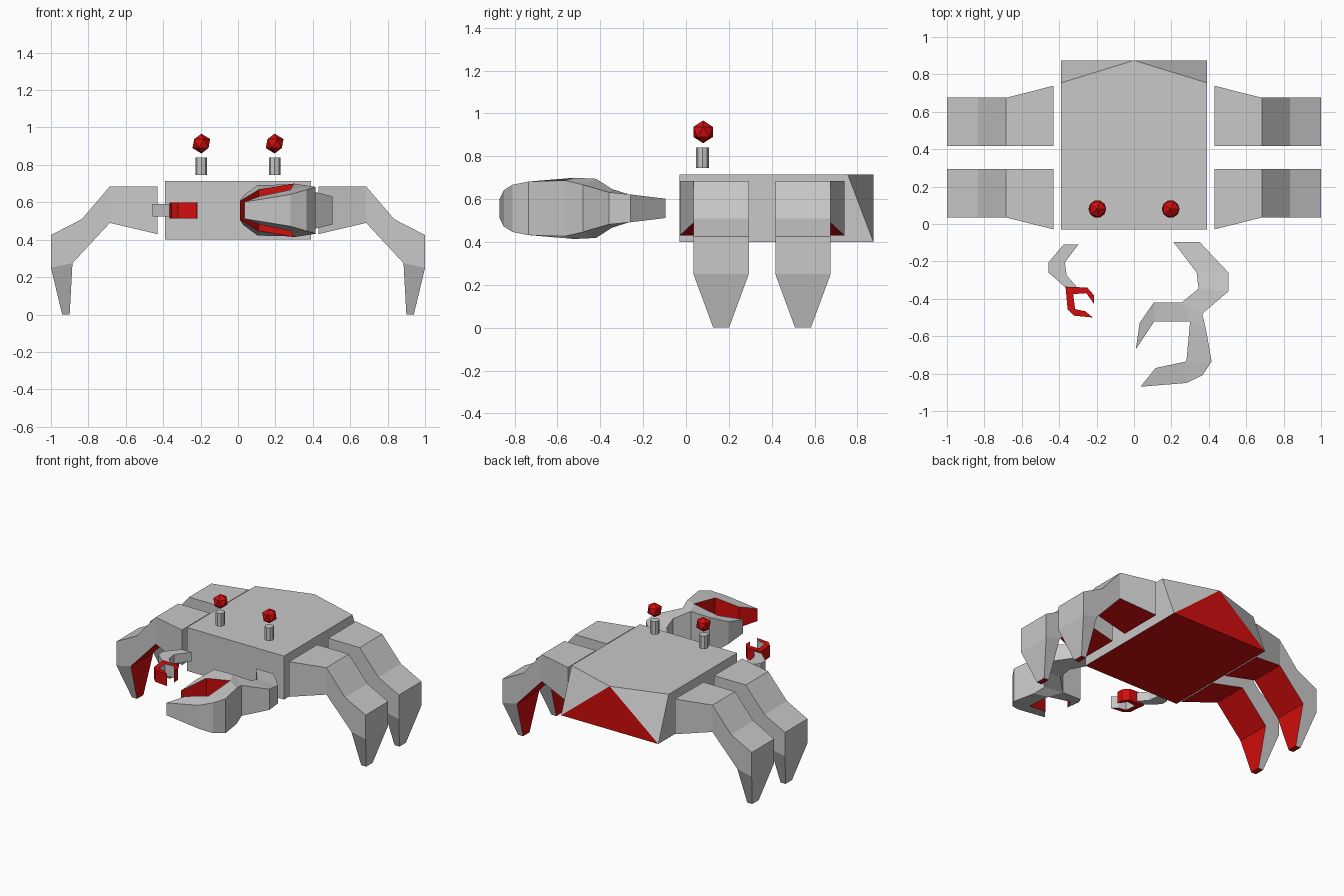
import bpy
import bmesh
from mathutils import Matrix, Vector

cube = bpy.data.objects.get("Cube")
if cube:
    bpy.data.objects.remove(cube, do_unlink=True)


def make_material(name, color):
    mat = bpy.data.materials.new(name)
    mat.use_nodes = True
    mat.diffuse_color = color
    mat.node_tree.nodes["Principled BSDF"].inputs["Base Color"].default_value = color
    return mat


GREY = make_material("shell grey", (0.58, 0.58, 0.58, 1))
RED = make_material("bright red", (0.64, 0.004, 0.004, 1))


def finish(name, bm, materials=(GREY, RED)):
    bmesh.ops.recalc_face_normals(bm, faces=bm.faces)
    mesh = bpy.data.meshes.new(name)
    bm.to_mesh(mesh)
    bm.free()
    for mat in materials:
        mesh.materials.append(mat)
    obj = bpy.data.objects.new(name, mesh)
    bpy.context.collection.objects.link(obj)
    return obj


def slab(name, pairs, cells, second_edges, materials=(GREY, RED)):
    """Solid between two outlines; chosen edge walls take the second material."""
    bm = bmesh.new()
    low = [bm.verts.new(a) for a, b in pairs]
    high = [bm.verts.new(b) for a, b in pairs]
    for cell in cells:
        bm.faces.new([low[i] for i in cell])
        bm.faces.new([high[i] for i in cell])
    for i in range(len(pairs)):
        j = (i + 1) % len(pairs)
        wall = bm.faces.new((low[i], low[j], high[j], high[i]))
        wall.material_index = int(i in second_edges)
    return finish(name, bm, materials)


# Body: box with a cut back, red belly and red rear triangle
W, FRONT, BACK, BASE, TOP = 0.39, -0.03, 0.875, 0.4, 0.715
bm = bmesh.new()
bottom = [bm.verts.new((x, y, BASE)) for x, y in
          ((-W, FRONT), (W, FRONT), (W, BACK), (-W, BACK))]
top = [bm.verts.new((x, y, TOP)) for x, y in
       ((-W, FRONT), (W, FRONT), (W, 0.755), (-W, 0.755))]
peak = bm.verts.new((0, BACK, TOP))
bm.faces.new(bottom).material_index = 1
bm.faces.new((bottom[2], bottom[3], peak)).material_index = 1
bm.faces.new((top[0], top[1], top[2], peak, top[3]))
for i in (0, 1, 3):
    j = (i + 1) % 4
    bm.faces.new((bottom[i], bottom[j], top[j], top[i]))
for i in (2, 3):
    bm.faces.new((bottom[i], top[i], peak))
finish("body", bm)

# Legs: side profile given width along y, flared at the hip, pointed at the foot
LEG = ((0.43, 0.685), (0.685, 0.685), (0.835, 0.51), (1, 0.425), (1, 0.25),
       (0.94, 0), (0.9, 0), (0.885, 0.275), (0.685, 0.49), (0.43, 0.43))
LEG_CELLS = ((0, 1, 8, 9), (1, 2, 7, 8), (2, 3, 4, 7), (4, 5, 6, 7))
for side, side_name in ((1, "left"), (-1, "right")):
    for place, middle, flare in (("front", 0.164, -1), ("back", 0.546, 1)):
        pairs = []
        for i, (x, z) in enumerate(LEG):
            half = 0.037 if z == 0 else 0.129
            ends = [middle - half, middle + half]
            if i in (0, 9):
                ends[flare > 0] += flare * 0.064
            pairs.append([(side * x, y, z) for y in ends])
        slab(f"{place}_{side_name}_leg", pairs, LEG_CELLS, (5, 6, 7, 8))

# Eyes and their floating stalks
for x, side_name in ((0.196, "left"), (-0.196, "right")):
    bm = bmesh.new()
    bmesh.ops.create_icosphere(bm, subdivisions=1, radius=0.053,
                               matrix=Matrix.Translation((x, 0.08, 0.914)))
    finish(f"{side_name}_eye", bm, (RED,))
    bm = bmesh.new()
    bmesh.ops.create_cone(bm, cap_ends=True, segments=8, radius1=0.031,
                          radius2=0.031, depth=0.095,
                          matrix=Matrix.Translation((x, 0.077, 0.793)))
    finish(f"{side_name}_eye_stalk", bm, (GREY,))


def flat_pairs(points, mid=0.557):
    return [((x, y, mid - h), (x, y, mid + h)) for x, y, h in points]


# Large claw: bent arm, palm and two fingers, red between the fingers
BIG = ((0.21, -0.095, 0.045), (0.35, -0.095, 0.045), (0.505, -0.26, 0.065),
       (0.505, -0.36, 0.075), (0.365, -0.48, 0.11), (0.385, -0.565, 0.13),
       (0.415, -0.735, 0.125), (0.365, -0.81, 0.11), (0.28, -0.85, 0.085),
       (0.035, -0.87, 0.045), (0.115, -0.77, 0.075), (0.28, -0.735, 0.11),
       (0.3, -0.52, 0.143), (0.11, -0.52, 0.11), (0.01, -0.67, 0.05),
       (0.03, -0.53, 0.08), (0.105, -0.42, 0.135), (0.255, -0.42, 0.138),
       (0.345, -0.345, 0.09), (0.335, -0.26, 0.063))
BIG_CELLS = ((0, 1, 2, 19), (19, 2, 3, 18), (18, 3, 4, 17), (17, 4, 5, 12),
             (17, 12, 13, 16), (16, 13, 14, 15), (12, 5, 6, 11),
             (11, 6, 7, 8), (11, 8, 9, 10))
slab("large_claw", flat_pairs(BIG), BIG_CELLS, range(9, 14))

# Small claw arm
ARM = [(x, y, 0.033) for x, y in
       ((-0.297, -0.11), (-0.377, -0.11), (-0.457, -0.205), (-0.457, -0.26),
        (-0.366, -0.34), (-0.307, -0.335), (-0.36, -0.275), (-0.37, -0.205))]
slab("small_claw_arm", flat_pairs(ARM),
     ((0, 1, 2, 7), (7, 2, 3, 6), (6, 3, 4, 5)), ())

# Small claw pincer: red outside, grey between the fingers
PINCER = [(x, y, 0.043) for x, y in
          ((-0.366, -0.335), (-0.25, -0.34), (-0.215, -0.38), (-0.215, -0.425),
           (-0.255, -0.37), (-0.325, -0.375), (-0.315, -0.455),
           (-0.26, -0.467), (-0.22, -0.5), (-0.32, -0.49), (-0.355, -0.455))]
slab("small_claw_pincer", flat_pairs(PINCER),
     ((0, 1, 4, 5), (1, 2, 3, 4), (0, 5, 6, 10), (10, 6, 9), (9, 6, 7, 8)),
     range(3, 8), (RED, GREY))
